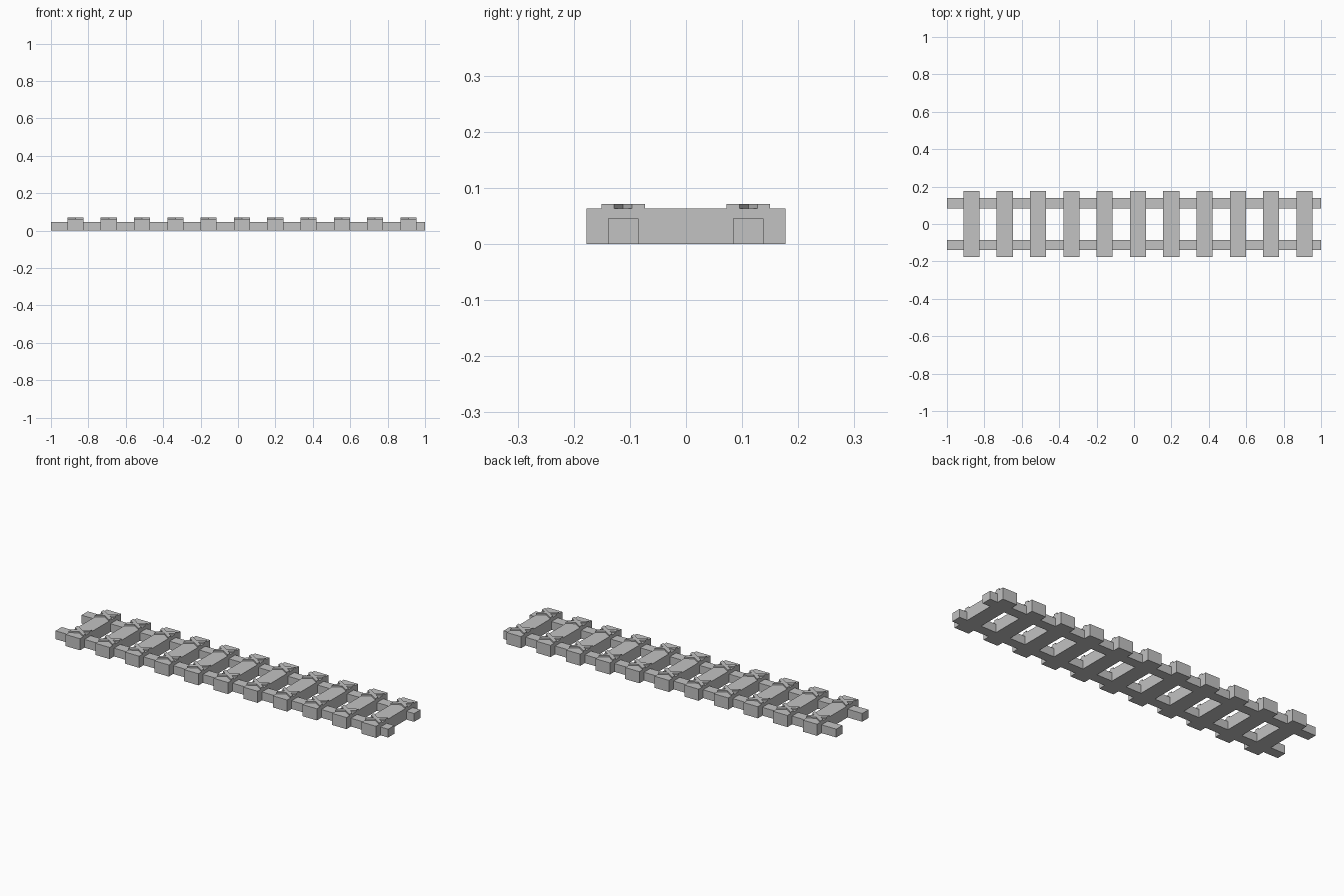
import bpy
import bmesh

cube = bpy.data.objects.get("Cube")
if cube:
    bpy.data.objects.remove(cube, do_unlink=True)

# Single flat grey
GREY = (0.54, 0.54, 0.54, 1)
mat = bpy.data.materials.new("grey_wood")
mat.use_nodes = True
mat.diffuse_color = GREY
mat.node_tree.nodes["Principled BSDF"].inputs["Base Color"].default_value = GREY


def prism(name, outline, z0, z1):
    """Extrude a flat outline from z0 up to z1."""
    bm = bmesh.new()
    face = bm.faces.new([bm.verts.new((x, y, z0)) for x, y in outline])
    ext = bmesh.ops.extrude_face_region(bm, geom=[face])
    top = [v for v in ext["geom"] if isinstance(v, bmesh.types.BMVert)]
    bmesh.ops.translate(bm, verts=top, vec=(0, 0, z1 - z0))
    bmesh.ops.recalc_face_normals(bm, faces=bm.faces)
    mesh = bpy.data.meshes.new(name)
    bm.to_mesh(mesh)
    bm.free()
    mesh.materials.append(mat)
    obj = bpy.data.objects.new(name, mesh)
    bpy.context.collection.objects.link(obj)
    return obj


def box(name, x0, x1, y0, y1, z1):
    return prism(name, [(x0, y0), (x1, y0), (x1, y1), (x0, y1)], 0, z1)


RAILS = {"front": -0.112, "back": 0.111}
RUNG_COUNT, FIRST_X, SPACING = 11, -0.869, 0.178
HALF_X, RUNG_TOP, STRAP_TOP = 0.043, 0.063, 0.071
OUTER, INNER = 0.039, 0.016
SLOPE = (OUTER + INNER) / (2 * HALF_X)

# Long side rails
for side, y in RAILS.items():
    box(f"{side}_rail", -1, 1, y - 0.027, y + 0.027, 0.045)

# Crossed lashing outline, flush with the rung sides
notch_x = HALF_X - INNER / SLOPE
notch_y = (OUTER - INNER) / 2
half = [(notch_x, 0), (HALF_X, INNER), (HALF_X, OUTER),
        (0, notch_y), (-HALF_X, OUTER), (-HALF_X, INNER)]
cross = half + [(-x, -y) for x, y in half]

# Rungs with a lashing over each rail
for i in range(RUNG_COUNT):
    cx = FIRST_X + i * SPACING
    box(f"rung_{i + 1}", cx - HALF_X, cx + HALF_X, -0.177, 0.177, RUNG_TOP)
    for side, cy in RAILS.items():
        prism(f"{side}_lashing_{i + 1}",
              [(cx + x, cy + y) for x, y in cross], RUNG_TOP, STRAP_TOP)
